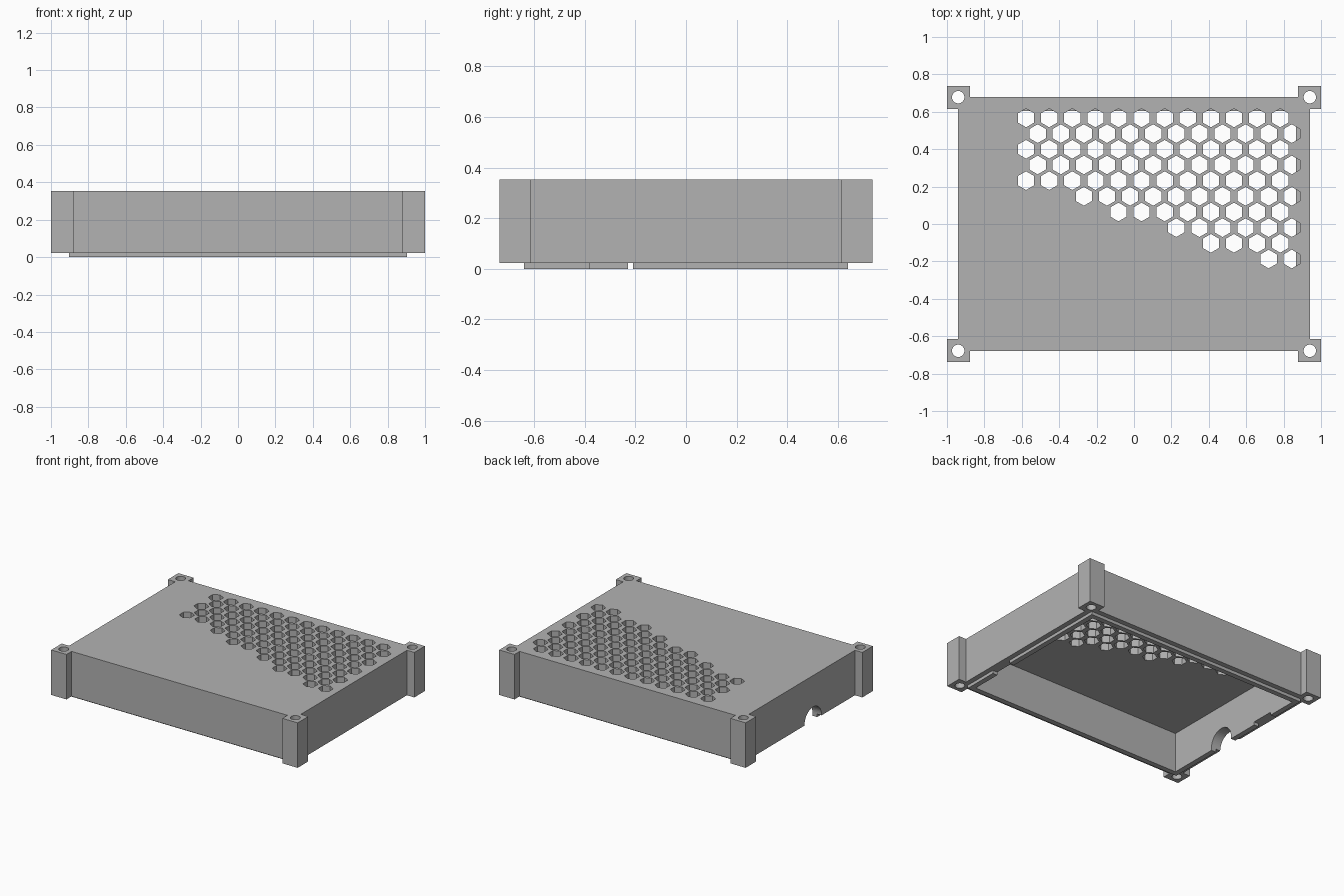
import bpy, bmesh, math
from mathutils import Matrix, Vector

if "Cube" in bpy.data.objects:
    bpy.data.objects.remove(bpy.data.objects["Cube"], do_unlink=True)

TOP, BASE = 0.353, 0.023          # roof height, bottom of the walls
WX, WY = 0.94, 0.678              # outer half size of the walls
WALL, CEILING = 0.075, 0.293      # wall thickness, underside of the roof
STEP = 0.037                      # how far the lip sits inside the wall

grey = bpy.data.materials.new("light_grey")
grey.use_nodes = True
colour = (0.45, 0.45, 0.45, 1)
grey.diffuse_color = colour
grey.node_tree.nodes["Principled BSDF"].inputs["Base Color"].default_value = colour


def finish(name, bm):
    bmesh.ops.recalc_face_normals(bm, faces=bm.faces)
    mesh = bpy.data.meshes.new(name)
    bm.to_mesh(mesh)
    bm.free()
    mesh.materials.append(grey)
    obj = bpy.data.objects.new(name, mesh)
    bpy.context.collection.objects.link(obj)
    return obj


def add_box(bm, x0, x1, y0, y1, z0, z1):
    m = Matrix.Translation(((x0 + x1) / 2, (y0 + y1) / 2, (z0 + z1) / 2))
    m = m @ Matrix.Diagonal((x1 - x0, y1 - y0, z1 - z0, 1))
    bmesh.ops.create_cube(bm, size=1, matrix=m)


def add_prism(bm, centre, radius, length, sides, turn):
    bmesh.ops.create_cone(bm, cap_ends=True, segments=sides, radius1=radius, radius2=radius,
                          depth=length, matrix=Matrix.Translation(centre) @ turn)


def cut(obj, name, bm):
    cutter = finish(name, bm)
    cutter.hide_render = True
    cutter.hide_set(True)
    mod = obj.modifiers.new(name, "BOOLEAN")
    mod.operation, mod.solver, mod.object = "DIFFERENCE", "EXACT", cutter
    return cutter


# Case: wall outline with square corner posts, raised as one block
corner = [(WX, 0.615), (1, 0.615), (1, 0.737), (0.876, 0.737), (0.876, WY)]
outline = []
for sx, sy in ((1, 1), (-1, 1), (-1, -1), (1, -1)):
    pts = corner if sx * sy > 0 else corner[::-1]
    outline += [(sx * x, sy * y, BASE) for x, y in pts]
bm = bmesh.new()
face = bm.faces.new([bm.verts.new(p) for p in outline])
raised = bmesh.ops.extrude_face_region(bm, geom=[face])["geom"]
bmesh.ops.translate(bm, vec=(0, 0, TOP - BASE),
                    verts=[v for v in raised if isinstance(v, bmesh.types.BMVert)])
case = finish("case", bm)
cutters = []

# Hollow interior, open underneath
bm = bmesh.new()
add_box(bm, WALL - WX, WX - WALL, WALL - WY, WY - WALL, -0.1, CEILING)
cutters.append(cut(case, "cavity_cutter", bm))

# Honeycomb vents in staggered rows that shorten towards the front
bm = bmesh.new()
for row in range(10):
    for col in range(max(0, 2 * (row - 4)), 12):
        x = -0.577 + 0.1235 * col + 0.062 * (row % 2)
        add_prism(bm, (x, 0.567 - 0.0838 * row, TOP), 0.05, 0.3, 6, Matrix())
cutters.append(cut(case, "vent_cutter", bm))

# Screw holes down through the corner posts
bm = bmesh.new()
for sx in (-1, 1):
    for sy in (-1, 1):
        add_prism(bm, (sx * WX, sy * WY, 0.2), 0.033, 1, 32, Matrix())
cutters.append(cut(case, "screw_hole_cutter", bm))

# Arched cable notch in one side wall
bm = bmesh.new()
add_prism(bm, (-WX, -0.13, BASE), 0.1, 0.4, 48, Matrix.Rotation(math.pi / 2, 4, "Y"))
cutters.append(cut(case, "cable_notch_cutter", bm))

# Bake the cuts and drop the helpers
bpy.context.view_layer.update()
baked = bpy.data.meshes.new_from_object(case.evaluated_get(bpy.context.evaluated_depsgraph_get()))
case.modifiers.clear()
case.data = baked
baked.name = "case"
for c in cutters:
    bpy.data.objects.remove(c, do_unlink=True)

# Lip under the inner half of the walls, with gaps at the sides
ox, oy, ix, iy = WX - STEP, WY - STEP, WX - WALL, WY - WALL
for name, s in (("front_lip", -1), ("back_lip", 1)):
    bm = bmesh.new()
    add_box(bm, -ox, ox, *sorted((s * oy, s * iy)), 0, BASE)
    finish(name, bm)
sides = (("left_lip", 1, ((-iy, -0.38), (-0.21, iy))),
         ("right_lip", -1, ((-iy, -0.23), (-0.03, 0.21), (0.38, iy))))
for name, s, spans in sides:
    bm = bmesh.new()
    for y0, y1 in spans:
        add_box(bm, *sorted((s * ox, s * ix)), y0, y1, 0, BASE)
    finish(name, bm)
